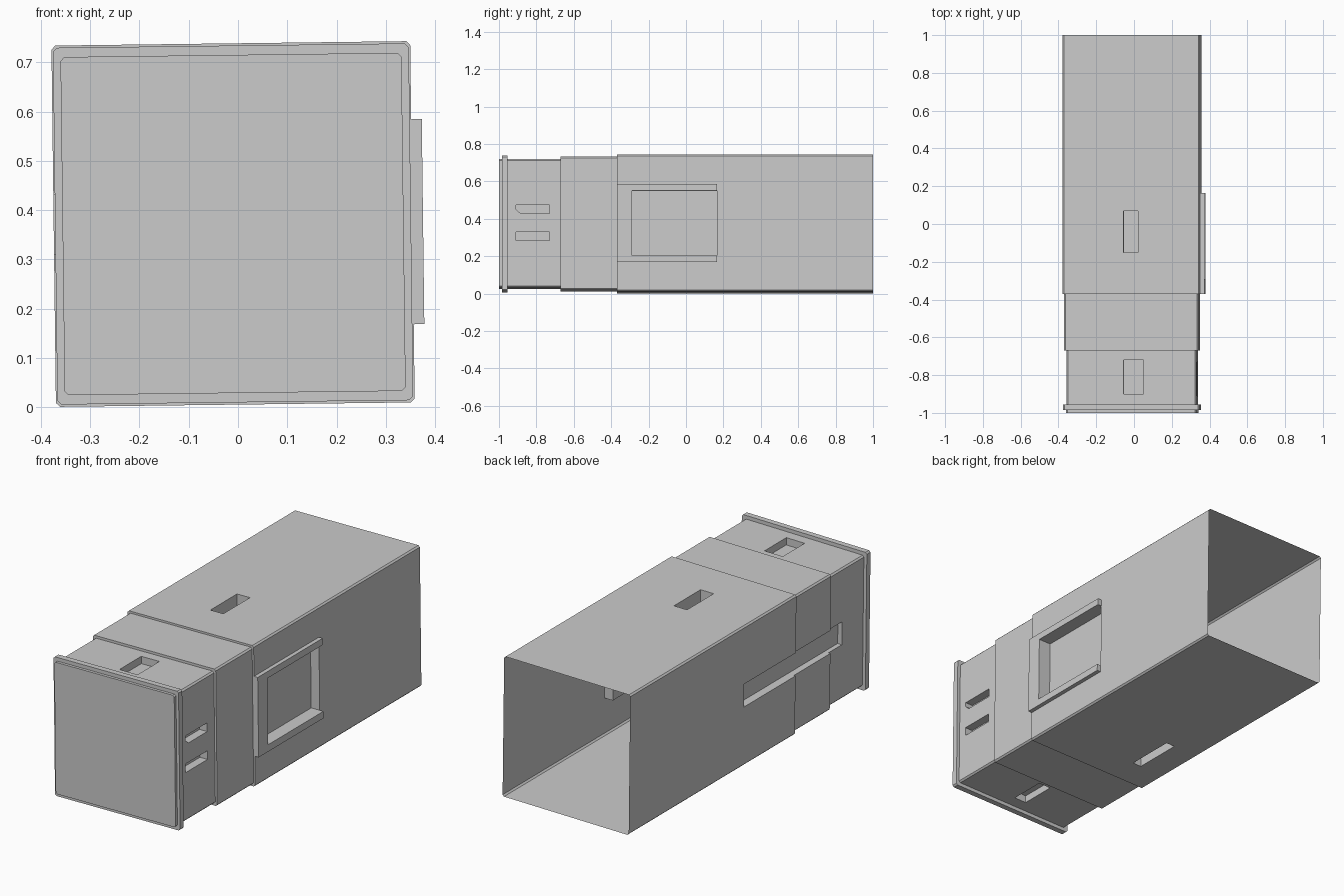
import bpy, bmesh
from mathutils import Matrix

if "Cube" in bpy.data.objects:
    bpy.data.objects.remove(bpy.data.objects["Cube"])

CENTRE = (-0.01, 0, 0.372)   # axis of the slightly rolled housing
ROLL = -0.0125


def make_object(name, bm):
    bmesh.ops.recalc_face_normals(bm, faces=bm.faces)
    mesh = bpy.data.meshes.new(name)
    bm.to_mesh(mesh)
    bm.free()
    obj = bpy.data.objects.new(name, mesh)
    bpy.context.collection.objects.link(obj)
    obj.location = CENTRE
    obj.rotation_euler = (0, ROLL, 0)
    return obj


def add_box(bm, x0, x1, y0, y1, z0, z1):
    m = Matrix.Translation(((x0 + x1) / 2, (y0 + y1) / 2, (z0 + z1) / 2))
    m = m @ Matrix.Diagonal((x1 - x0, y1 - y0, z1 - z0, 1))
    bmesh.ops.create_cube(bm, size=1, matrix=m)


def add_prism(bm, outline, x0, x1):
    """Extrude a (y, z) outline along x."""
    f = bm.faces.new([bm.verts.new((x0, y, z)) for y, z in outline])
    ext = bmesh.ops.extrude_face_region(bm, geom=[f])["geom"]
    bmesh.ops.translate(bm, vec=(x1 - x0, 0, 0),
                        verts=[v for v in ext if isinstance(v, bmesh.types.BMVert)])


def ring(bm, y, w, h, c=0.008):
    """Rectangle with small chamfered corners."""
    pts = [(w - c, h), (w, h - c), (w, c - h), (w - c, -h),
           (c - w, -h), (-w, c - h), (-w, h - c), (c - w, h)]
    return [bm.verts.new((x, y, z)) for x, z in pts]


# Stepped housing: front plate, flange, then three growing sleeves
sections = [(-1.0, .346, .343), (-.985, .346, .343), (-.985, .361, .362),
            (-.955, .361, .362), (-.955, .344, .343), (-.67, .344, .343),
            (-.67, .355, .356), (-.37, .355, .356), (-.37, .364, .3665),
            (1.0, .364, .3665)]
bm = bmesh.new()
rings = [ring(bm, *s) for s in sections]
for a, b in zip(rings, rings[1:]):
    for i in range(8):
        j = (i + 1) % 8
        bm.faces.new((a[i], a[j], b[j], b[i]))
bm.faces.new(rings[0])
bm.faces.new(rings[-1])
housing = make_object("housing", bm)

# Pockets sunk into the housing
bm = bmesh.new()
add_box(bm, .315, .5, -.29, .165, -.172, .173)        # side window
add_box(bm, -.5, -.32, -.78, .057, -.057, .063)       # long left groove
add_box(bm, -.04, .035, -.15, .07, .30, .5)           # top slots
add_box(bm, -.04, .065, -.90, -.72, .305, .5)
add_box(bm, -.215, -.165, -.21, .05, -.5, -.31)       # bottom slots
add_box(bm, -.035, .035, -.89, -.70, -.5, -.305)
add_prism(bm, [(-.91, .075), (-.885, .053), (-.73, .053),
               (-.73, .098), (-.91, .098)], .30, .5)  # right grip slots
add_box(bm, .30, .5, -.91, -.73, -.092, -.047)
cutter = make_object("pocket_cutter", bm)
cutter.hide_render = True

mod = housing.modifiers.new("pockets", 'BOOLEAN')
mod.operation = 'DIFFERENCE'
mod.solver = 'EXACT'
mod.object = cutter
bpy.context.view_layer.objects.active = housing
bpy.ops.object.modifier_apply(modifier=mod.name)
bpy.data.objects.remove(cutter)

# Open the back end, leaving a thin-walled shell
bm = bmesh.new()
bm.from_mesh(housing.data)
back = [f for f in bm.faces if all(v.co.y > .999 for v in f.verts)]
bmesh.ops.delete(bm, geom=back, context='FACES')
bm.to_mesh(housing.data)
bm.free()

# Raised C-shaped frame around the side window
bm = bmesh.new()
add_prism(bm, [(-.37, -.208), (.165, -.208), (.165, -.172), (-.29, -.172),
               (-.29, .173), (.165, .173), (.165, .208), (-.37, .208)], .364, .3855)
make_object("window_frame", bm)
